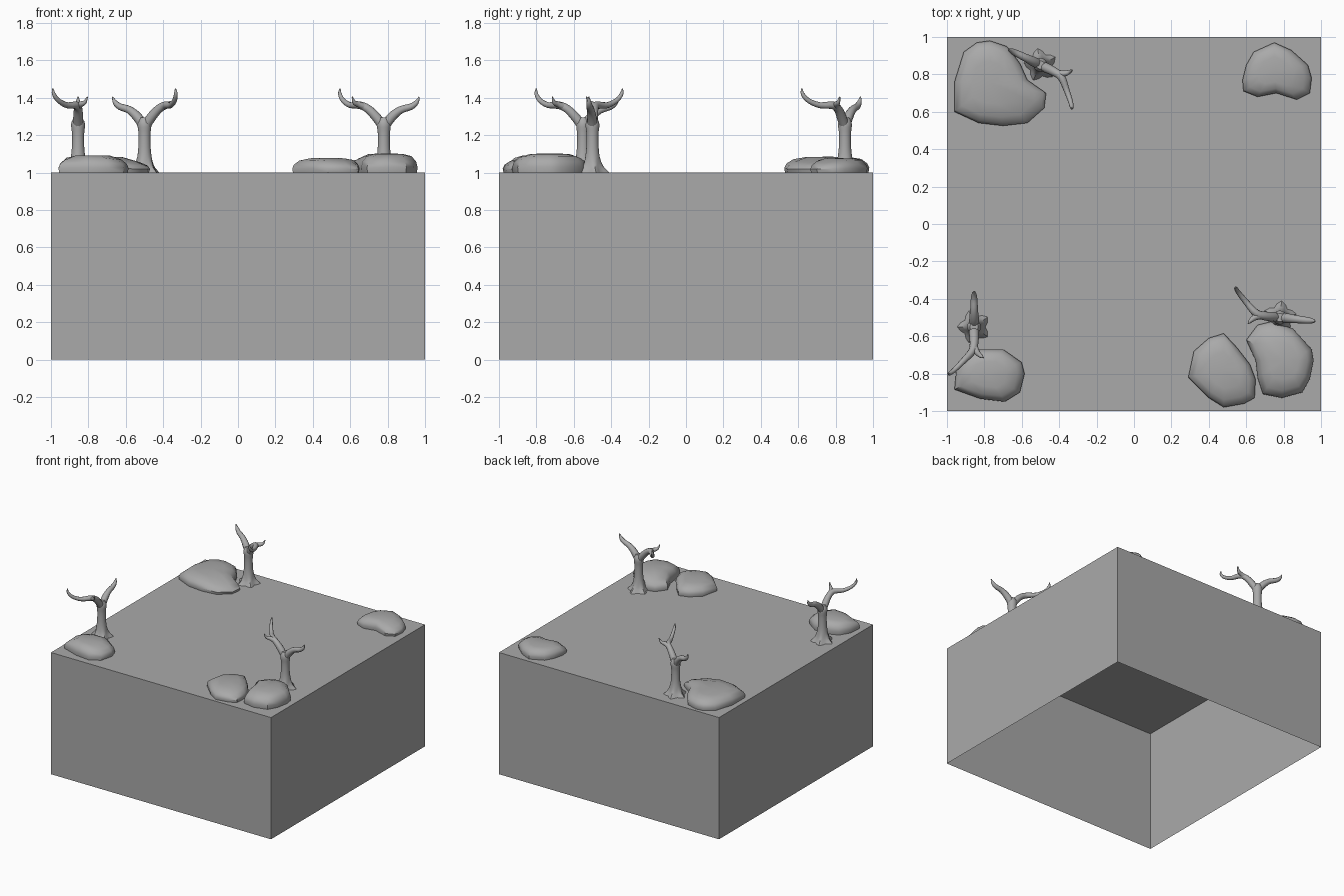
import bpy, bmesh, math
from mathutils import Vector, Matrix

if "Cube" in bpy.data.objects:
    bpy.data.objects.remove(bpy.data.objects["Cube"])

GREY = bpy.data.materials.new("stone_grey")
GREY.diffuse_color = (0.4, 0.4, 0.4, 1)
GREY.use_nodes = True
GREY.node_tree.nodes["Principled BSDF"].inputs["Base Color"].default_value = GREY.diffuse_color


def finish(bm, name, smooth=None):
    bmesh.ops.recalc_face_normals(bm, faces=bm.faces)
    me = bpy.data.meshes.new(name)
    bm.to_mesh(me)
    bm.free()
    me.materials.append(GREY)
    ob = bpy.data.objects.new(name, me)
    bpy.context.collection.objects.link(ob)
    if smooth:
        bpy.ops.object.select_all(action='DESELECT')
        ob.select_set(True)
        bpy.context.view_layer.objects.active = ob
        bpy.ops.object.shade_smooth_by_angle(angle=math.radians(smooth))
    return ob


def bridge(bm, a, b):
    n = len(a)
    for i in range(n):
        bm.faces.new((a[i], a[(i + 1) % n], b[(i + 1) % n], b[i]))


# Ground block: four walls and a top, open underneath
bm = bmesh.new()
bmesh.ops.create_cube(bm, size=2, matrix=Matrix.Translation((0, 0, 0.5)) @ Matrix.Diagonal((1, 1, 0.5, 1)))
bottom = [f for f in bm.faces if f.calc_center_median().z < 0.01]
bmesh.ops.delete(bm, geom=bottom, context='FACES_ONLY')
finish(bm, "ground_block")


# Rocks: an outline stepped inward and upward around its peak
def rock(name, height, peak, outline):
    bm = bmesh.new()
    c = Vector(peak)
    pts = [Vector(p) for p in outline]
    mean = sum((p - c).length for p in pts) / len(pts)
    rings = []
    for scale, rise in ((0.98, 0), (1, 0.3), (0.95, 0.58), (0.8, 0.86), (0.5, 0.98)):
        ring = []
        for p in pts:
            q = c + (p - c) * scale
            drop = min(1, mean / (p - c).length) if scale > 0.6 else 1
            ring.append(bm.verts.new((q.x, q.y, 1 + height * rise * drop)))
        rings.append(ring)
    for a, b in zip(rings, rings[1:]):
        bridge(bm, a, b)
    top = bm.verts.new((c.x, c.y, 1 + height))
    last = rings[-1]
    for i in range(len(last)):
        bm.faces.new((last[i], last[(i + 1) % len(last)], top))
    finish(bm, name, 40)


rock("back_left_rock", 0.085, (-0.77, 0.76), [
    (-0.84, 0.97), (-0.77, 0.98), (-0.68, 0.95), (-0.61, 0.86), (-0.57, 0.77), (-0.47, 0.70),
    (-0.48, 0.62), (-0.57, 0.54), (-0.70, 0.525), (-0.83, 0.54), (-0.96, 0.60), (-0.96, 0.76), (-0.91, 0.92)])
rock("back_right_rock", 0.077, (0.75, 0.82), [
    (0.58, 0.77), (0.60, 0.85), (0.64, 0.92), (0.75, 0.97), (0.84, 0.93), (0.93, 0.85),
    (0.95, 0.78), (0.94, 0.70), (0.87, 0.665), (0.76, 0.70), (0.66, 0.68), (0.585, 0.71)])
rock("front_left_rock", 0.092, (-0.78, -0.80), [
    (-0.95, -0.78), (-0.90, -0.70), (-0.82, -0.67), (-0.70, -0.67), (-0.60, -0.74), (-0.585, -0.80),
    (-0.61, -0.90), (-0.69, -0.95), (-0.82, -0.935), (-0.96, -0.885)])
rock("front_middle_rock", 0.078, (0.48, -0.78), [
    (0.29, -0.82), (0.32, -0.68), (0.40, -0.61), (0.48, -0.585), (0.55, -0.66), (0.62, -0.75),
    (0.65, -0.83), (0.645, -0.93), (0.59, -0.96), (0.48, -0.98), (0.40, -0.93)])
rock("front_right_rock", 0.102, (0.80, -0.73), [
    (0.60, -0.62), (0.66, -0.54), (0.74, -0.52), (0.85, -0.56), (0.95, -0.67), (0.96, -0.73),
    (0.94, -0.83), (0.90, -0.90), (0.79, -0.93), (0.69, -0.91), (0.66, -0.82), (0.65, -0.73)])


# Tapering tube through (x, y, z, radius) points, smoothed along its length
def tube(bm, pts, sides=10, steps=3, lobes=0):
    P = [Vector(p) for p in pts]
    P = [P[0] * 2 - P[1]] + P + [P[-1] * 2 - P[-2]]
    path = []
    for i in range(1, len(P) - 2):
        a, b, c, d = P[i - 1:i + 3]
        for s in range(steps):
            t = s / steps
            path.append(0.5 * (2 * b + (c - a) * t + (2 * a - 5 * b + 4 * c - d) * t * t
                               + (3 * b - a - 3 * c + d) * t ** 3))
    path.append(P[-2])
    rings = []
    side = Vector((0, 1, 0))
    for i, p in enumerate(path):
        d = (path[min(i + 1, len(path) - 1)] - path[max(i - 1, 0)]).to_3d().normalized()
        side = (side - d * side.dot(d)).normalized()
        other = d.cross(side)
        flare = lobes and max(0, 1 - (p.z - 1) / 0.08) * 0.2
        ring = []
        for k in range(sides):
            t = math.tau * k / sides
            r = max(p.w, 0.002) * (1 + flare * math.cos(lobes * t))
            ring.append(bm.verts.new(p.to_3d() + (side * math.cos(t) + other * math.sin(t)) * r))
        rings.append(ring)
    for a, b in zip(rings, rings[1:]):
        bridge(bm, a, b)
    bm.faces.new(rings[0])
    bm.faces.new(rings[-1])


TRUNK = [(0, 0, 1, 0.075), (0, 0, 1.04, 0.050), (0, 0, 1.11, 0.035), (0, 0, 1.2, 0.032),
         (0, 0, 1.26, 0.037), (0, 0, 1.295, 0.022)]
LIMBS = [
    # single limb
    [(0, 0, 1.24, 0.026), (0.04, 0, 1.295, 0.026), (0.09, 0, 1.335, 0.021),
     (0.145, 0, 1.352, 0.018), (0.175, 0, 1.375, 0.013), (0.19, 0, 1.405, 0.003)],
    # forked limb, long arm
    [(0, 0, 1.24, 0.026), (-0.04, 0, 1.295, 0.026), (-0.085, 0, 1.34, 0.023), (-0.13, 0.01, 1.36, 0.021),
     (-0.185, 0.06, 1.36, 0.016), (-0.23, 0.105, 1.385, 0.013), (-0.25, 0.13, 1.42, 0.010),
     (-0.25, 0.135, 1.45, 0.003)],
    # forked limb, short arm
    [(-0.10, 0, 1.35, 0.018), (-0.135, -0.015, 1.365, 0.016), (-0.155, -0.035, 1.375, 0.011),
     (-0.165, -0.05, 1.405, 0.003)],
]


# Bare trees: one shape turned and placed three times
def tree(name, x, y, angle):
    bm = bmesh.new()
    tube(bm, TRUNK, sides=20, lobes=5)
    for limb in LIMBS:
        tube(bm, limb)
    bm.transform(Matrix.Translation((x, y, 0)) @ Matrix.Rotation(math.radians(angle), 4, 'Z'))
    finish(bm, name, 50)


tree("back_left_tree", -0.50, 0.85, 154)
tree("front_left_tree", -0.855, -0.55, 90)
tree("front_right_tree", 0.78, -0.50, -6)
